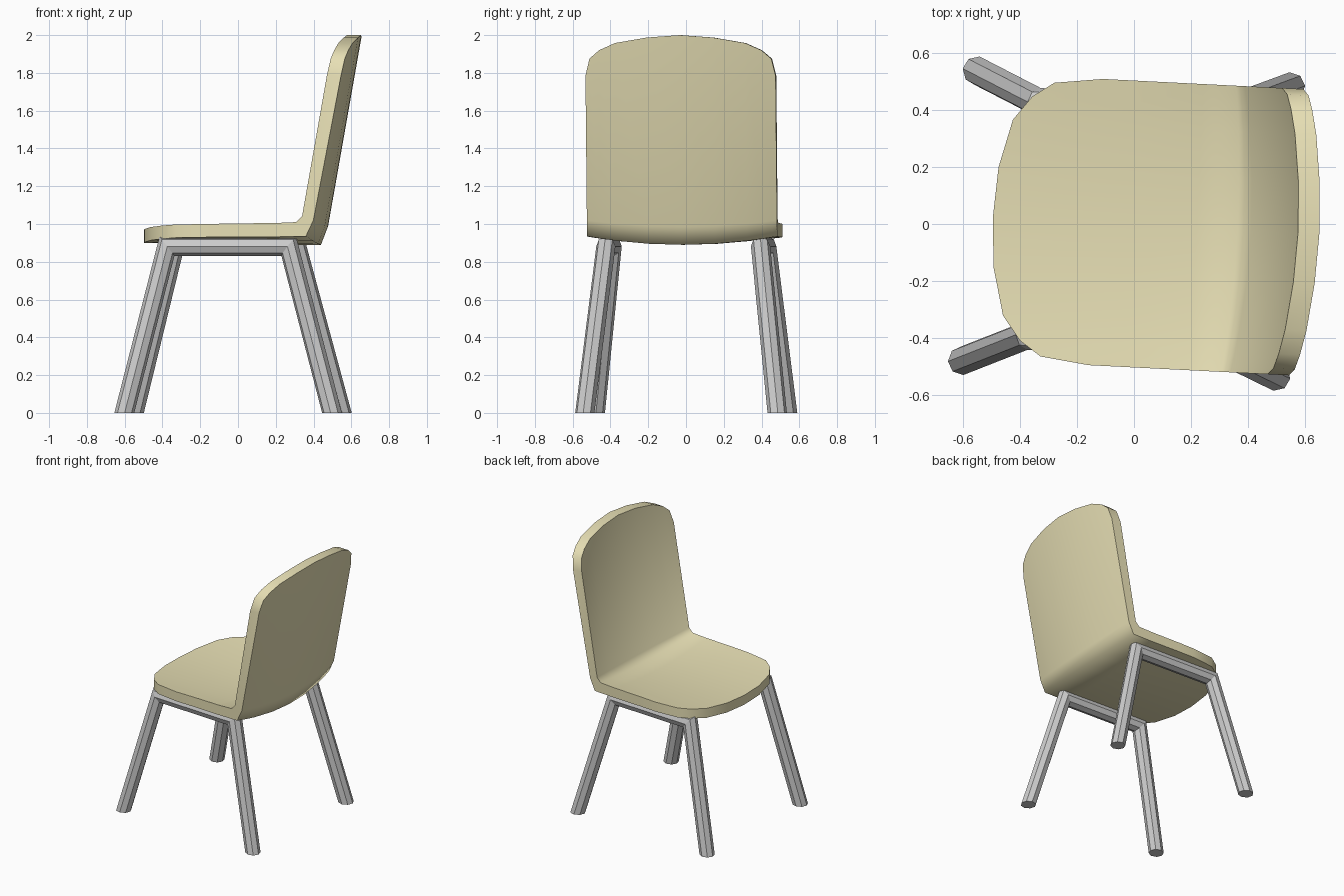
import bpy, bmesh
from math import cos, sin, pi, radians
from mathutils import Vector as V

if "Cube" in bpy.data.objects:
    bpy.data.objects.remove(bpy.data.objects["Cube"])

TURN = radians(-2.9)      # whole chair sits slightly turned
HW = 0.504                # half width of the shell


def make_object(name, bm, colour=None, smooth=None):
    bmesh.ops.recalc_face_normals(bm, faces=bm.faces)
    me = bpy.data.meshes.new(name)
    bm.to_mesh(me)
    bm.free()
    ob = bpy.data.objects.new(name, me)
    bpy.context.collection.objects.link(ob)
    ob.rotation_euler.z = TURN
    if colour:
        mat = bpy.data.materials.new(name + "_paint")
        mat.diffuse_color = colour
        mat.use_nodes = True
        mat.node_tree.nodes["Principled BSDF"].inputs["Base Color"].default_value = mat.diffuse_color
        me.materials.append(mat)
    if smooth:
        bpy.ops.object.select_all(action='DESELECT')
        ob.select_set(True)
        bpy.context.view_layer.objects.active = ob
        bpy.ops.object.shade_smooth_by_angle(angle=radians(smooth))
    return ob


# Seat shell: one bent side profile repeated across the width, dished in the middle
# columns: y, x of the front edge, z of the top edge
half = [(0, -.497, 2.0), (.176, -.486, 1.987), (.345, -.444, 1.958),
        (.43, -.38, 1.92), (.482, -.305, 1.875), (HW, -.135, 1.785)]
columns = [(-y, f, t) for y, f, t in half[:0:-1]] + half
# profile points: x, z, then dish offset in x, z at the centre line
inner = [(0, 1.003, 0, -.036), (.22, 1.005, 0, -.042),
         (.335, 1.01, .03, -.045), (.365, 1.04, .047, -.03)]
outer = [(0, .932, 0, -.036), (.22, .932, 0, -.042),
         (.385, .935, .055, -.045), (.425, 1.02, .05, -.035)]


def column_points(y, front, top):
    d = 1 - (y / HW) ** 2
    back = .533 - .17 * (2 - top)
    pts = []
    for prof, fz, thick in ((inner, 1.0, 0), (outer, .93, .075)):
        rows = [(front, fz, 0, -.03)]
        rows += [(max(x, front + .08), z, dx, dz) for x, z, dx, dz in prof]
        rows += [(back + thick, top, .045, 0)]
        pts.append([V((x + dx * d, y, z + dz * d)) for x, z, dx, dz in rows])
    return pts[0] + pts[1][::-1]


bm = bmesh.new()
rings = [[bm.verts.new(p) for p in column_points(*c)] for c in columns]
n = len(rings[0])
for a, b in zip(rings, rings[1:]):
    for i in range(n):
        j = (i + 1) % n
        bm.faces.new((a[i], a[j], b[j], b[i]))
for r in (rings[0], rings[-1]):
    for i in range(n // 2 - 1):
        bm.faces.new((r[i], r[i + 1], r[n - 2 - i], r[n - 1 - i]))
make_object("seat_shell", bm, (.80, .74, .46, 1), 70)


# Leg frames: eight-sided bar swept with mitred knees, feet cut level
def leg_frame(name, side):
    path = [V((-.577, .51 * side, 0)), V((-.356, .41 * side, .882)),
            V((.290, .41 * side, .882)), V((.524, .51 * side, 0))]
    dirs = [(b - a).normalized() for a, b in zip(path, path[1:])]
    cuts = [V((0, 0, 1)), dirs[0] + dirs[1], dirs[1] + dirs[2], V((0, 0, 1))]
    u = V((0, 1, 0))
    u = (u - dirs[1] * u.dot(dirs[1])).normalized()
    w = dirs[1].cross(u)
    sides, r = 8, .051
    section = [path[1] + u * r * cos(2 * pi * k / sides) + w * r * sin(2 * pi * k / sides)
               for k in range(sides)]

    def slide(pts, d, c, nrm):
        return [p + d * ((c - p).dot(nrm) / d.dot(nrm)) for p in pts]

    r1 = slide(section, dirs[1], path[1], cuts[1])
    r2 = slide(section, dirs[1], path[2], cuts[2])
    r0 = slide(r1, dirs[0], path[0], cuts[0])
    r3 = slide(r2, dirs[2], path[3], cuts[3])
    bm = bmesh.new()
    rs = [[bm.verts.new(p) for p in ring] for ring in (r0, r1, r2, r3)]
    for a, b in zip(rs, rs[1:]):
        for i in range(sides):
            j = (i + 1) % sides
            bm.faces.new((a[i], a[j], b[j], b[i]))
    bm.faces.new(rs[0])
    bm.faces.new(rs[-1])
    make_object(name, bm)


leg_frame("right_leg_frame", -1)
leg_frame("left_leg_frame", 1)
